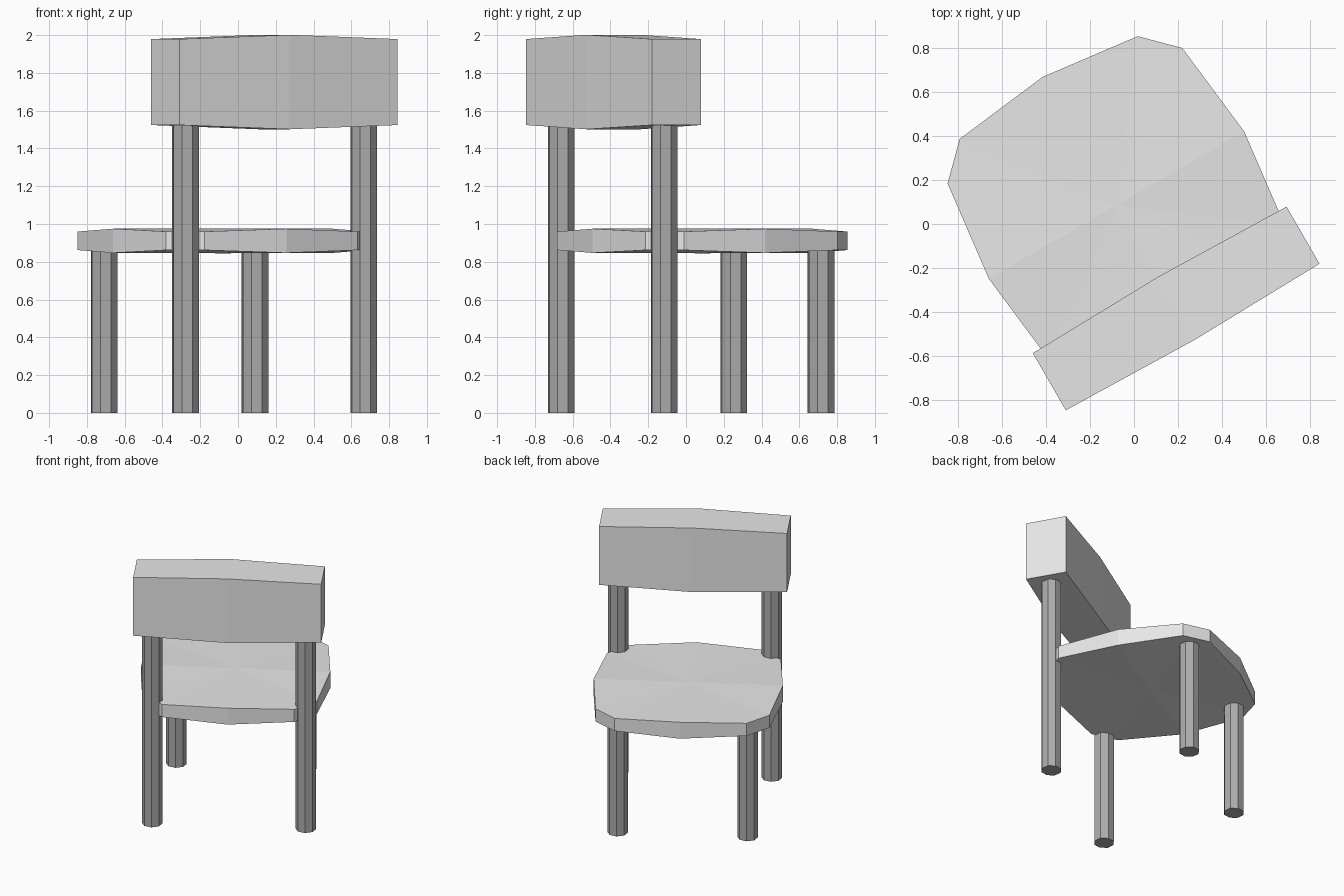
import bpy, bmesh, math
from mathutils import Matrix, Vector

if "Cube" in bpy.data.objects:
    bpy.data.objects.remove(bpy.data.objects["Cube"])

# Chair frame: x across, y towards the seat front, turned 30 degrees
FRAME = Matrix.Rotation(math.radians(30), 4, 'Z') @ Matrix.Translation((-0.026, 0, 0))


def material(name, v):
    m = bpy.data.materials.new(name)
    m.diffuse_color = (v, v, v, 1)
    m.use_nodes = True
    m.node_tree.nodes["Principled BSDF"].inputs["Base Color"].default_value = m.diffuse_color
    return m


cushion = material("light grey", 0.8)
metal = material("mid grey", 0.42)


def add_object(name, bm, mat):
    bmesh.ops.recalc_face_normals(bm, faces=bm.faces[:])
    bm.transform(FRAME)
    me = bpy.data.meshes.new(name)
    bm.to_mesh(me)
    bm.free()
    me.materials.append(mat)
    ob = bpy.data.objects.new(name, me)
    bpy.context.collection.objects.link(ob)
    return ob


# Seat: bulged slab with cut corners; edge middles are thicker than the corners
half = [(0, 0.788, 0.064), (0.468, 0.732, 0.049), (0.617, 0.584, 0.049), (0.671, 0.115, 0.064),
        (0.617, -0.354, 0.049), (0.468, -0.502, 0.049), (0, -0.556, 0.064)]
outline = half + [(-x, y, t) for x, y, t in half[-2:0:-1]]
n = len(outline)
bm = bmesh.new()
rings = []
for side in (1, -1):
    ring = [bm.verts.new((x, y, 0.911 + side * t)) for x, y, t in outline]
    centre = bm.verts.new((0, 0.115, 0.911 + side * 0.066))
    for q in range(0, n, 3):  # four quarters meeting in the centre
        c = [ring[(q + k) % n] for k in range(4)]
        bm.faces.new((centre, c[0], c[1]))
        bm.faces.new((centre, c[1], c[2]))
        bm.faces.new((centre, c[2], c[3]))
    rings.append(ring)
for i in range(n):
    j = (i + 1) % n
    bm.faces.new((rings[0][i], rings[0][j], rings[1][j], rings[1][i]))
add_object("seat", bm, cushion)

# Backrest: three box sections, the middle one slightly larger
bm = bmesh.new()
sections = []
for x, d, h in ((-0.667, 0.15, 0.2275), (0, 0.166, 0.25), (0.667, 0.15, 0.2275)):
    sections.append([bm.verts.new((x, -0.429 + sy * d, 1.7515 + sz * h))
                     for sy, sz in ((-1, -1), (1, -1), (1, 1), (-1, 1))])
for a, b in zip(sections, sections[1:]):
    for i in range(4):
        j = (i + 1) % 4
        bm.faces.new((a[i], a[j], b[j], b[i]))
bm.faces.new(sections[0])
bm.faces.new(sections[-1])
add_object("backrest", bm, cushion)

# Legs: octagonal posts, the back pair carries the backrest
for name, x, y, h in (("front_leg", 0.461, 0.574, 0.90), ("back_leg", 0.545, -0.433, 1.58)):
    for side, label in ((-1, "a"), (1, "b")):
        bm = bmesh.new()
        bmesh.ops.create_cone(bm, cap_ends=True, segments=8, radius1=0.073, radius2=0.073, depth=h,
                              matrix=Matrix.Translation(Vector((side * x, y, h / 2))))
        add_object(f"{name}_{label}", bm, metal)
